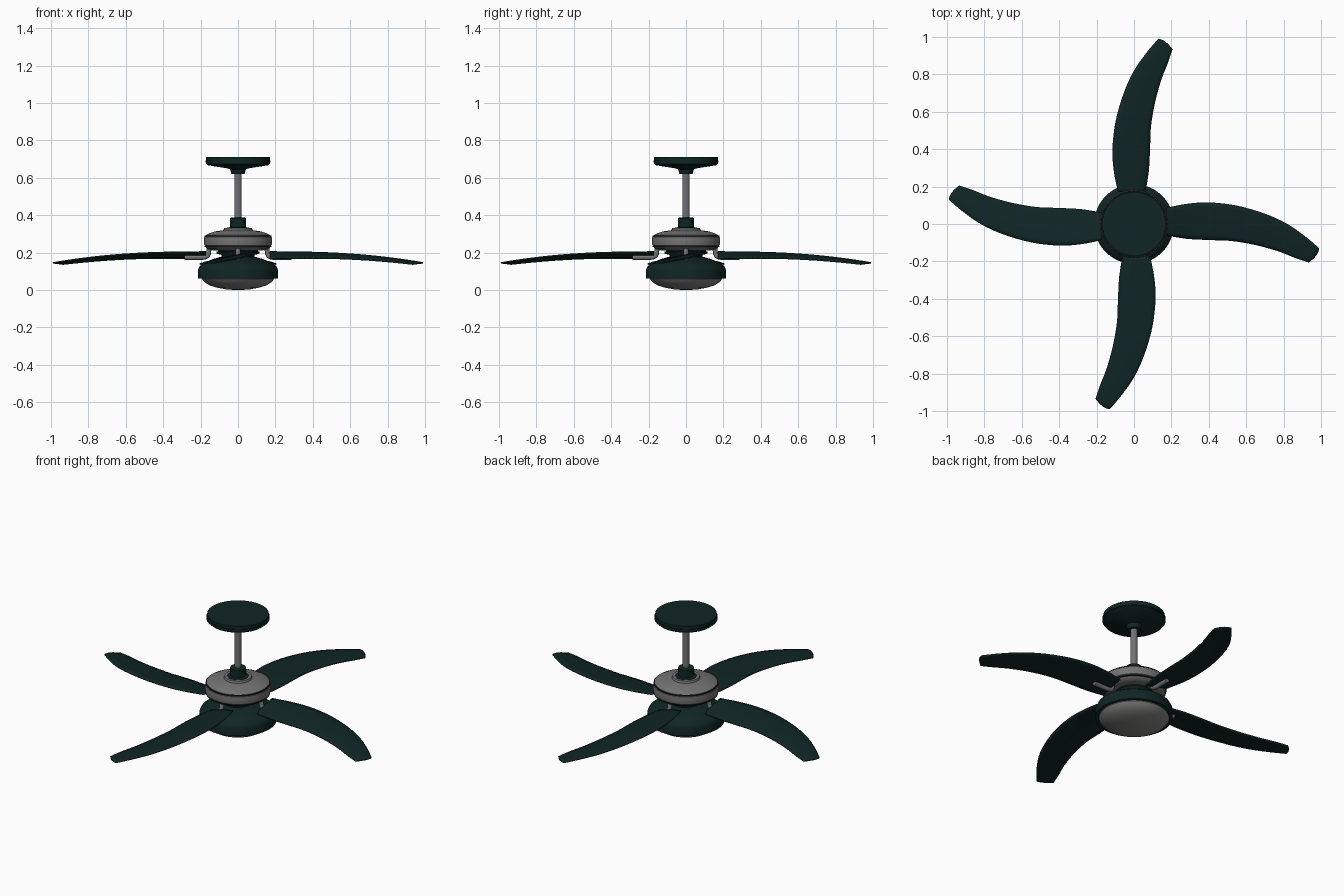
import bpy, bmesh, math
from mathutils import Vector, Matrix

cube = bpy.data.objects.get("Cube")
if cube:
    bpy.data.objects.remove(cube, do_unlink=True)


def material(name, rgb, rough=0.5):
    m = bpy.data.materials.new(name)
    m.use_nodes = True
    m.diffuse_color = (*rgb, 1)
    node = m.node_tree.nodes["Principled BSDF"]
    node.inputs["Base Color"].default_value = (*rgb, 1)
    node.inputs["Roughness"].default_value = rough
    return m


TEAL = material("dark teal", (0.005, 0.018, 0.018))
GREY = material("brushed grey", (0.17, 0.17, 0.17))
GLASS = material("frosted glass grey", (0.22, 0.22, 0.215))
SHADOW = material("dark groove", (0.012, 0.009, 0.008))


def finish(name, bm, mat, angle=35):
    bmesh.ops.recalc_face_normals(bm, faces=bm.faces)
    mesh = bpy.data.meshes.new(name)
    bm.to_mesh(mesh)
    bm.free()
    mesh.materials.append(mat)
    ob = bpy.data.objects.new(name, mesh)
    bpy.context.collection.objects.link(ob)
    bpy.ops.object.select_all(action="DESELECT")
    ob.select_set(True)
    bpy.context.view_layer.objects.active = ob
    bpy.ops.object.shade_smooth_by_angle(angle=math.radians(angle))
    return ob


def lathe(name, profile, mat, steps=64):
    """Turn a (radius, height) profile about z; close both ends."""
    bm = bmesh.new()
    pts = [(0, profile[0][1])] + profile + [(0, profile[-1][1])]
    verts = [bm.verts.new((r, 0, z)) for r, z in pts]
    edges = [bm.edges.new(p) for p in zip(verts, verts[1:])]
    bmesh.ops.spin(bm, geom=verts + edges, axis=(0, 0, 1), cent=(0, 0, 0),
                   angle=math.tau, steps=steps, use_merge=False)
    bmesh.ops.remove_doubles(bm, verts=bm.verts, dist=1e-5)
    return finish(name, bm, mat)


# Ceiling mount and hanging rod
lathe("ceiling_canopy", [(.035, .62), (.042, .645), (.055, .65), (.16, .667),
                         (.17, .675), (.17, .71)], TEAL)
lathe("canopy_rim", [(.175, .681), (.175, .692)], TEAL)
lathe("down_rod", [(.019, .36), (.019, .63)], GREY, 32)
lathe("rod_coupling", [(.06, .322), (.06, .333), (.043, .336), (.043, .383),
                       (.036, .387)], TEAL, 32)

# Motor housing with two dark seams
lathe("motor_housing", [(.135, .212), (.165, .22), (.172, .228), (.172, .234),
                        (.18, .239), (.183, .26), (.18, .284), (.172, .288),
                        (.172, .294), (.155, .303), (.125, .313), (.078, .32),
                        (.074, .331)], GREY)
for i, z in enumerate((.232, .289)):
    lathe(f"motor_seam_{i + 1}", [(.178, z - .003), (.178, z + .003)], SHADOW)

# Light kit
lathe("neck", [(.085, .17), (.09, .188), (.107, .205), (.107, .22)], TEAL)
lathe("light_housing", [(.195, .062), (.213, .062), (.213, .11), (.205, .128),
                        (.175, .148), (.135, .165), (.095, .177)], TEAL)
lathe("glass_bowl", [(.01, .0), (.06, .003), (.11, .012), (.15, .024),
                     (.18, .042), (.193, .058), (.193, .07)], GLASS)

# Blade stations: rear edge and front edge in plan
REAR = [(.17, .085), (.28, .107), (.4, .115), (.55, .098), (.7, .055),
        (.82, .0), (.92, -.07), (.99, -.13)]
FRONT = [(.17, -.06), (.28, -.078), (.4, -.085), (.52, -.09), (.65, -.112),
         (.77, -.145), (.86, -.18), (.935, -.205)]


def spline(points, t):
    """Smooth curve through the points, t from 0 to 1."""
    s = t * (len(points) - 1)
    i = min(int(s), len(points) - 2)
    u = s - i
    a, b, c, d = [Vector(points[max(0, min(len(points) - 1, i + k))])
                  for k in (-1, 0, 1, 2)]
    m, n = (c - a) / 2, (d - b) / 2
    return (b * (2 * u**3 - 3 * u**2 + 1) + m * (u**3 - 2 * u**2 + u)
            + c * (3 * u**2 - 2 * u**3) + n * (u**3 - u**2))


def make_blade(name, turn):
    bm = bmesh.new()
    rows, cols = 28, 8
    grid = []
    for r in range(rows + 1):
        t = r / rows
        rear, front = spline(REAR, t), spline(FRONT, t)
        row = []
        for c in range(cols + 1):
            v = c / cols
            p = front.lerp(rear, v)
            bow = math.sin(math.pi * v)
            x = p.x + .012 * bow * t**12
            drop = .05 * max(0, (x - .35) / .65) ** 2
            z = .186 - drop + (v - .5) * (.036 - .022 * t) + .004 * bow
            row.append(bm.verts.new((x, p.y, z)))
        grid.append(row)
    for a, b in zip(grid, grid[1:]):
        for c in range(cols):
            bm.faces.new((a[c], b[c], b[c + 1], a[c + 1]))
    bm.transform(Matrix.Rotation(turn, 4, "Z"))
    ob = finish(name, bm, TEAL)
    solid = ob.modifiers.new("thickness", "SOLIDIFY")
    solid.thickness = .008
    solid.offset = 0


def make_arm(name, turn):
    """Round bracket dropping from the motor and running under the blade."""
    curve = bpy.data.curves.new(name, "CURVE")
    curve.dimensions = "3D"
    curve.bevel_depth = .013
    curve.bevel_resolution = 4
    curve.use_fill_caps = True
    path = [(.145, .225), (.156, .215), (.158, .195), (.163, .182),
            (.177, .175), (.2, .174), (.285, .174)]
    line = curve.splines.new("POLY")
    line.points.add(len(path) - 1)
    for point, (x, z) in zip(line.points, path):
        point.co = (x, 0, z, 1)
    curve.materials.append(GREY)
    ob = bpy.data.objects.new(name, curve)
    ob.rotation_euler.z = turn
    bpy.context.collection.objects.link(ob)


# Four blades and their brackets
for i, side in enumerate(("left", "back", "right", "front")):
    make_blade(side + "_blade", i * math.pi / 2)
    make_arm(side + "_blade_arm", i * math.pi / 2)
